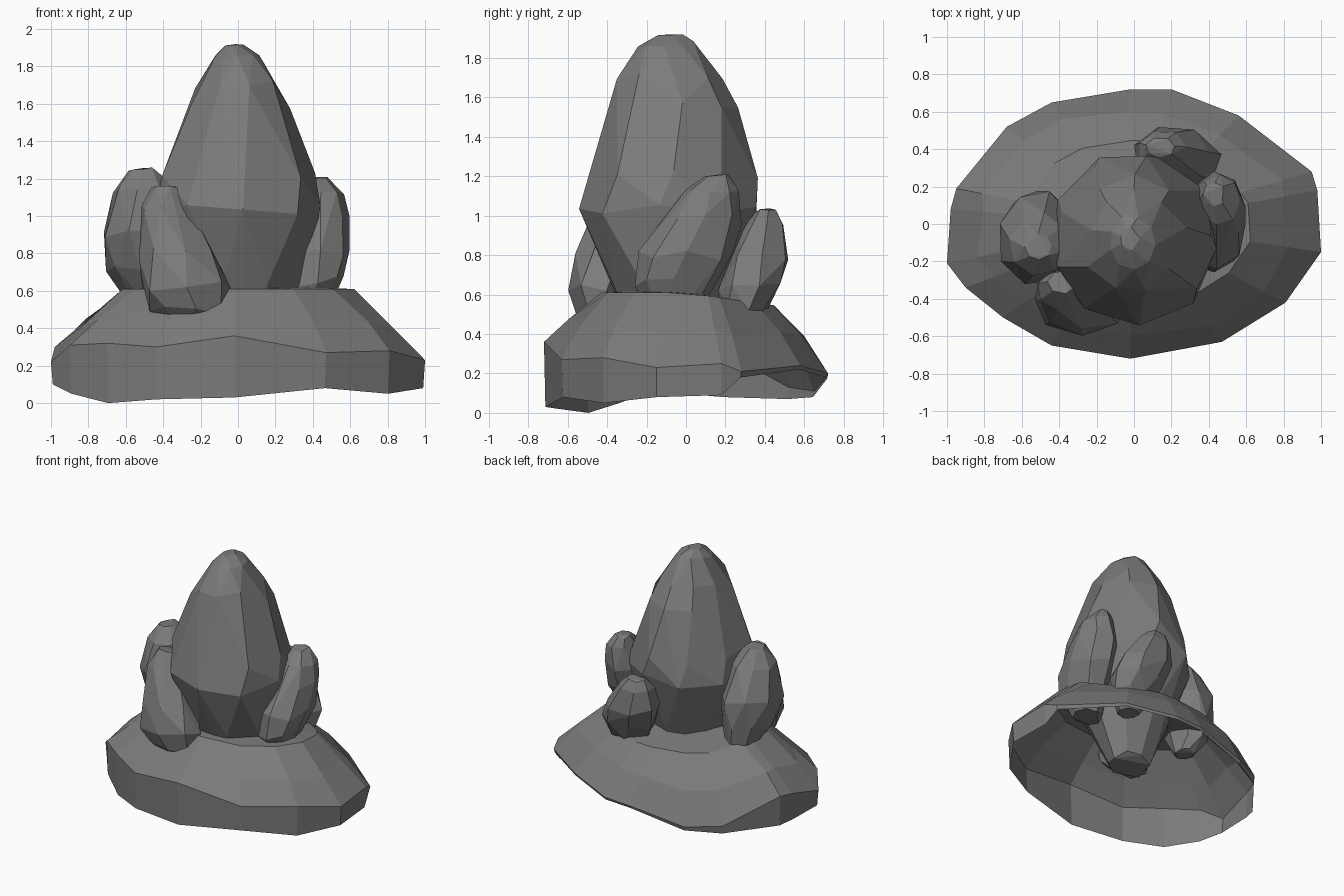
import bpy
import bmesh
import math
import random

default_cube = bpy.data.objects.get("Cube")
if default_cube:
    bpy.data.objects.remove(default_cube, do_unlink=True)

# One grey stone colour for everything
stone = bpy.data.materials.new("grey_stone")
stone.use_nodes = True
stone.diffuse_color = (0.2, 0.2, 0.2, 1)
shader = stone.node_tree.nodes["Principled BSDF"]
shader.inputs["Base Color"].default_value = stone.diffuse_color
shader.inputs["Roughness"].default_value = 0.9


def finish(bm, name):
    """Turn a bmesh into a flat shaded stone object."""
    bmesh.ops.recalc_face_normals(bm, faces=bm.faces[:])
    mesh = bpy.data.meshes.new(name)
    bm.to_mesh(mesh)
    bm.free()
    mesh.materials.append(stone)
    rock = bpy.data.objects.new(name, mesh)
    bpy.context.collection.objects.link(rock)
    return rock


def boulder(name, rings, sides, seed, rough=0.05):
    """Chiselled rock: hull around rings of (z, centre x, centre y, radius x, radius y)."""
    rng = random.Random(seed)
    bm = bmesh.new()
    start = rng.uniform(0, math.tau)
    for z, cx, cy, rx, ry in rings:
        twist = start + rng.uniform(-0.2, 0.2)
        for i in range(sides):
            angle = twist + math.tau * i / sides
            swell = 1.03 + rng.uniform(-rough, rough)
            bm.verts.new((cx + rx * swell * math.cos(angle),
                          cy + ry * swell * math.sin(angle),
                          z + rng.uniform(-0.2, 0.2) * min(rx, ry, 0.15)))
    hull = bmesh.ops.convex_hull(bm, input=bm.verts[:])
    loose = {v for v in hull["geom_interior"] + hull["geom_unused"]
             if isinstance(v, bmesh.types.BMVert)}
    bmesh.ops.delete(bm, geom=list(loose), context="VERTS")
    # Merge nearly flat neighbours into broad facets
    bmesh.ops.dissolve_limit(bm, angle_limit=math.radians(9),
                             verts=bm.verts[:], edges=bm.edges[:])
    return finish(bm, name)


def mound(name, rim):
    """Hollow mound, open below, from rim points of (x, y, bottom z, edge z)."""
    rng = random.Random(4)
    bm = bmesh.new()
    plateau = 0.61

    def ring(shape):
        return [bm.verts.new(shape(*point)) for point in rim]

    def foot(x, y, low, edge):
        return x * 0.99, y * 0.99, low

    def lip(x, y, low, edge):
        return x, y, edge

    def shoulder(x, y, low, edge):
        size = 0.84 + rng.uniform(-0.03, 0.03)
        return x * size, y * size, edge + (plateau - edge) * 0.47

    def crown(x, y, low, edge):
        size = 0.61 + rng.uniform(-0.02, 0.02)
        return x * size, y * size, plateau - 0.09 * max(y, 0)

    loops = [ring(shape) for shape in (foot, lip, shoulder, crown)]
    count = len(rim)
    for lower, upper in zip(loops, loops[1:]):
        for i in range(count):
            j = (i + 1) % count
            bm.faces.new((lower[i], lower[j], upper[j], upper[i]))
    peak = bm.verts.new((0, -0.05, 0.63))
    for i in range(count):
        bm.faces.new((loops[-1][i], loops[-1][(i + 1) % count], peak))
    bmesh.ops.dissolve_limit(bm, angle_limit=math.radians(5),
                             verts=bm.verts[:], edges=bm.edges[:])
    return finish(bm, name)


# Broad ground mound, its wall fading out to a raised edge at the back
mound("base_mound", [
    (1, -0.15, 0.08, 0.23), (0.98, 0.18, 0.09, 0.25),
    (0.95, 0.28, 0.18, 0.21), (0.56, 0.58, 0.22, 0.24),
    (0.2, 0.72, 0.18, 0.2), (-0.02, 0.72, 0.17, 0.19),
    (-0.44, 0.65, 0.08, 0.11), (-0.68, 0.52, 0.07, 0.13),
    (-0.95, 0.19, 0.08, 0.31), (-0.98, 0.08, 0.09, 0.3),
    (-1, -0.21, 0.1, 0.22), (-0.9, -0.34, 0.05, 0.31),
    (-0.7, -0.5, 0, 0.32), (-0.44, -0.65, 0.02, 0.3),
    (-0.02, -0.72, 0.03, 0.36), (0.47, -0.63, 0.08, 0.27),
    (0.81, -0.42, 0.05, 0.28),
])

# Tall central rock
boulder("central_rock", [
    (1.91, -0.02, -0.08, 0.05, 0.06),
    (1.86, -0.01, -0.1, 0.12, 0.14),
    (1.7, -0.01, -0.09, 0.22, 0.26),
    (1.57, 0, -0.07, 0.28, 0.32),
    (1.2, 0, -0.07, 0.41, 0.42),
    (1.03, 0, -0.08, 0.44, 0.45),
    (0.62, 0.02, -0.07, 0.34, 0.31),
    (0.22, 0, -0.05, 0.15, 0.14),
], sides=9, seed=11, rough=0.03)

# Rock leaning at the front
boulder("front_rock", [
    (1.15, -0.38, -0.31, 0.08, 0.06),
    (1.04, -0.4, -0.35, 0.12, 0.1),
    (0.8, -0.33, -0.4, 0.2, 0.16),
    (0.63, -0.28, -0.44, 0.24, 0.15),
    (0.5, -0.27, -0.43, 0.2, 0.13),
    (0.4, -0.25, -0.36, 0.1, 0.08),
], sides=7, seed=5)

# Rock on the right side, its top tipped forwards
boulder("right_rock", [
    (1.25, -0.51, -0.12, 0.07, 0.07),
    (1.15, -0.51, -0.11, 0.15, 0.16),
    (0.9, -0.52, -0.08, 0.2, 0.25),
    (0.73, -0.52, -0.04, 0.18, 0.21),
    (0.57, -0.5, 0, 0.12, 0.15),
    (0.46, -0.46, 0, 0.07, 0.08),
], sides=8, seed=8)

# Rock on the left side, tilted backwards
boulder("left_rock", [
    (1.2, 0.43, 0.16, 0.06, 0.06),
    (1.12, 0.45, 0.13, 0.11, 0.13),
    (0.98, 0.44, 0.08, 0.15, 0.19),
    (0.8, 0.43, -0.01, 0.17, 0.23),
    (0.65, 0.42, -0.07, 0.14, 0.18),
    (0.48, 0.38, -0.06, 0.1, 0.11),
], sides=8, seed=3)

# Small rock at the back
boulder("back_rock", [
    (1.03, 0.14, 0.41, 0.08, 0.05),
    (0.96, 0.15, 0.4, 0.13, 0.1),
    (0.8, 0.2, 0.37, 0.21, 0.15),
    (0.65, 0.26, 0.33, 0.2, 0.16),
    (0.52, 0.29, 0.3, 0.14, 0.12),
    (0.4, 0.27, 0.26, 0.08, 0.07),
], sides=7, seed=9)
